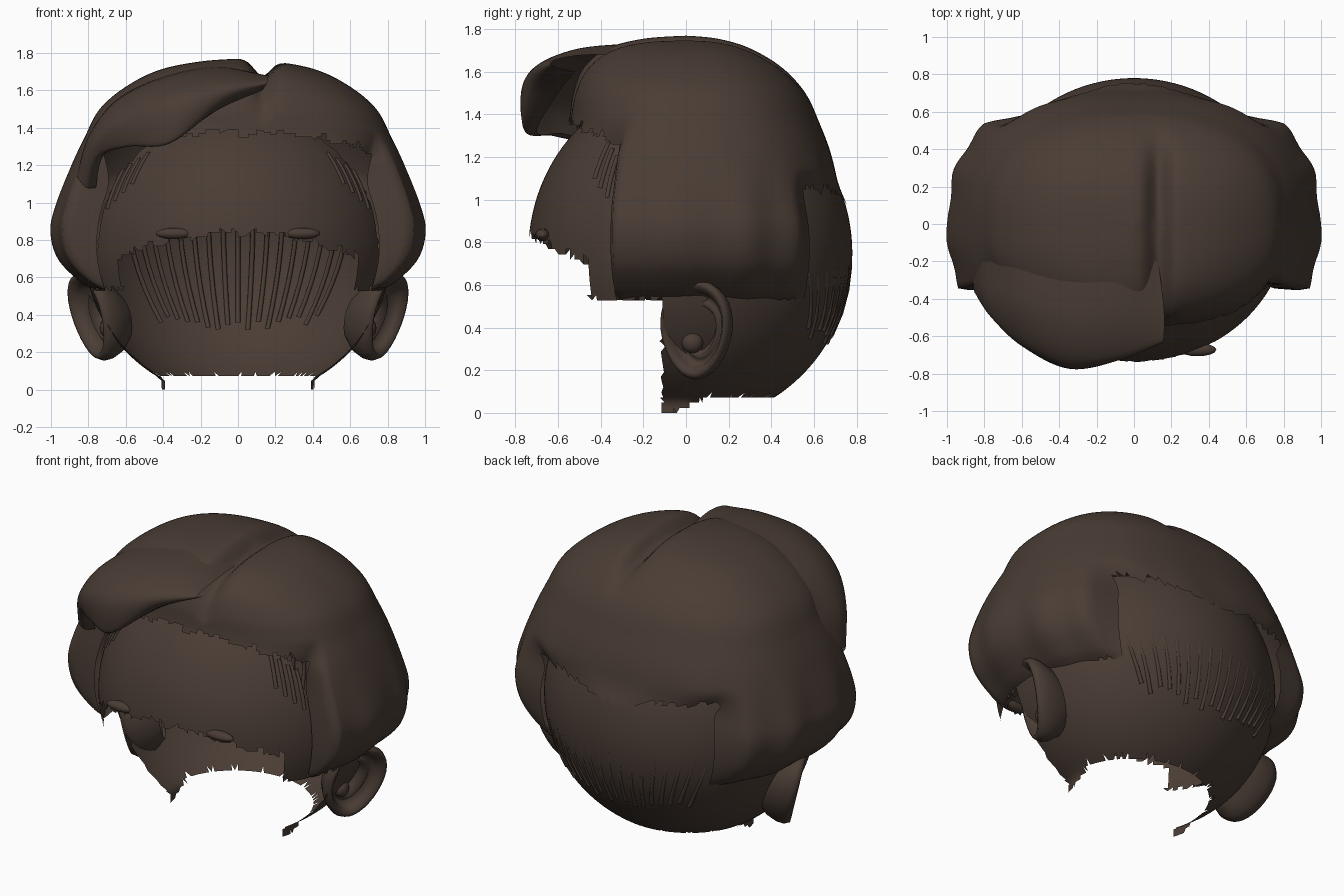
import bpy, bmesh, math, random
from math import sin, cos, pi, radians, degrees, exp
from mathutils import Vector

if "Cube" in bpy.data.objects:
    bpy.data.objects.remove(bpy.data.objects["Cube"])

random.seed(4)
brown = bpy.data.materials.new("dark_brown")
brown.diffuse_color = (0.068, 0.046, 0.035, 1)
brown.use_nodes = True
brown.node_tree.nodes["Principled BSDF"].inputs["Base Color"].default_value = brown.diffuse_color


def finish(name, bm):
    bmesh.ops.delete(bm, geom=[v for v in bm.verts if not v.link_faces], context='VERTS')
    bmesh.ops.recalc_face_normals(bm, faces=bm.faces[:])
    me = bpy.data.meshes.new(name)
    bm.to_mesh(me)
    bm.free()
    me.shade_smooth()
    me.materials.append(brown)
    ob = bpy.data.objects.new(name, me)
    bpy.context.collection.objects.link(ob)
    return ob


def grid(name, rows, closed=False, keep=lambda c, j: True):
    """Skin a list of point rows; keep() decides which triangles stay."""
    bm = bmesh.new()
    vs = [[bm.verts.new(p) for p in r] for r in rows]
    n = len(rows[0])
    for i, (a, b) in enumerate(zip(vs, vs[1:])):
        for j in range(n if closed else n - 1):
            k = (j + 1) % n
            if (i + j) % 2:
                tris = (a[j], a[k], b[k]), (a[j], b[k], b[j])
            else:
                tris = (a[j], a[k], b[j]), (a[k], b[k], b[j])
            for tri in tris:
                if keep(sum((v.co for v in tri), Vector()) / 3, j):
                    bm.faces.new(tri)
    return finish(name, bm)


def ramp(v, a, b):
    t = min(max((v - a) / (b - a), 0), 1)
    return t * t * (3 - 2 * t)


def catmull(pts, t):
    i = min(int(t), len(pts) - 2)
    t -= i
    p = [pts[min(max(i + k, 0), len(pts) - 1)] for k in (-1, 0, 1, 2)]
    return [0.5 * (2 * b + (c - a) * t + (2 * a - 5 * b + 4 * c - d) * t * t
                   + (3 * b - a - 3 * c + d) * t ** 3) for a, b, c, d in zip(*p)]


def skull_point(th, z, k=1.0):
    """Angle 0 is the front, positive toward +x."""
    s = math.sqrt(max(1 - ((z - 0.75) / 0.8) ** 2, 0))
    s = k * (max(s, 0.5) if z < 0.7 else s)
    return Vector((0.82 * s * sin(th), -(0.74 if cos(th) > 0 else 0.78) * s * cos(th), z))


COLS = 160
angles = [2 * pi * j / COLS - pi for j in range(COLS)]
jag = [random.uniform(-0.02, 0.02) for _ in range(COLS)]

# skull: forehead band and the open back of the head
def keep_skull(c, j):
    az = abs(degrees(math.atan2(c.x, -c.y)))
    if c.y < -0.11:
        low = 0.54 if c.y > -0.45 else 0.7 + (-c.y - 0.45) * 0.47
        return low + jag[j] < c.z < (1.4 if c.y < -0.3 else 0.75)
    low = min(max((c.y + 0.07) * 0.45, 0), 0.075) + jag[j] * 0.4
    return low < c.z < (1.1 if az > 118 else 0.72)

grid("skull", [[skull_point(a, 1.44 * i / 60) for a in angles] for i in range(61)],
     True, keep_skull)

# main hair: z, side radius, back radius, front radius
profile = [(1.77, 0, 0, 0), (1.755, .2, .15, .2), (1.71, .42, .3, .37), (1.62, .6, .45, .48),
           (1.5, .74, .56, .53), (1.35, .82, .63, .56), (1.2, .89, .685, .68), (1.0, .965, .73, .74),
           (.85, .995, .76, .75), (.7, .955, .75, .74), (.58, .84, .72, .7), (.53, .75, .69, .62)]


def hair_point(th, t):
    z, a, b, f = catmull(profile, t)
    s, c = sin(th), cos(th)
    az = abs(degrees(th))
    rip = 1 + 0.01 * sin(17 * abs(th) + 1) * ramp(z, 1.3, 0.8)
    x = a * rip * math.copysign(abs(s) ** 0.82, s)
    y = -(f if c > 0 else b) * rip * math.copysign(abs(c) ** 0.82, c)
    p = Vector((x, y, z))
    # side locks roll in to the head at their front and back edges
    front = ramp(az, 62, 67)
    back = 1 - ramp(az, 130, 141)
    w = front + (1 - front) * ramp(z, 1.05, 1.4) if az < 90 else back + (1 - back) * ramp(z, 0.95, 1.15)
    p = skull_point(th, z, 1.01).lerp(p, w)
    # parting groove
    p.z -= 0.085 * exp(-((x - 0.13) / 0.06) ** 2) * ramp(z, 1.3, 1.6) * (1 - ramp(y, 0.2, 0.6))
    return p


def keep_hair(c, j):
    az = abs(degrees(angles[j] + pi / COLS))
    if az < 62:
        return c.z > 1.37 - 0.1 * (az / 62) ** 2 + jag[j]
    if az < 138:
        return c.z > 0.52 + jag[j]
    return c.z > 1.05 - 0.06 * ramp(az, 150, 180) + jag[j]

grid("main_hair", [[hair_point(a, 11 * i / 88 + 1e-4) for a in angles] for i in range(89)],
     True, keep_hair)

# swept fringe: root, crown, front, tip and underside for each station
stations = [
    [(.13, -.2, 1.67), (.16, -.45, 1.68), (.16, -.60, 1.66), (.15, -.63, 1.63), (.13, -.52, 1.60)],
    [(-.1, -.2, 1.735), (-.08, -.5, 1.71), (-.06, -.70, 1.63), (-.08, -.71, 1.54), (-.10, -.60, 1.50)],
    [(-.4, -.2, 1.68), (-.36, -.53, 1.665), (-.34, -.75, 1.55), (-.35, -.765, 1.34), (-.38, -.70, 1.32)],
    [(-.65, -.2, 1.55), (-.63, -.45, 1.55), (-.60, -.64, 1.46), (-.59, -.64, 1.31), (-.59, -.57, 1.31)],
    [(-.79, -.2, 1.36), (-.79, -.38, 1.37), (-.77, -.49, 1.33), (-.75, -.48, 1.25), (-.72, -.42, 1.25)],
    [(-.86, -.2, 1.15), (-.86, -.31, 1.15), (-.85, -.37, 1.12), (-.81, -.37, 1.08), (-.76, -.33, 1.08)]]
rows = []
for i in range(41):
    cross = [catmull([s[k] for s in stations], 5 * i / 40) for k in range(5)]
    rows.append([catmull(cross, 4 * j / 28) for j in range(29)])
grid("swept_fringe", rows)


# thin strands lying on the skull, their roots sunk in
def strand(name, a0, a1, z0, z1, r=0.014, k0=1.0):
    pts = [skull_point(a0 + (a1 - a0) * i / 6, z0 + (z1 - z0) * i / 6, k0 + (1.0 - k0) * i / 6)
           for i in range(7)]
    rows = []
    for i, p in enumerate(pts):
        d = (pts[min(i + 1, 6)] - pts[max(i - 1, 0)]).normalized()
        n = Vector((p.x, p.y, 0)).normalized()
        side = d.cross(n).normalized()
        rows.append([p + r * (side * cos(k * pi / 3) + n * sin(k * pi / 3)) for k in range(6)])
    grid(name, rows, True)

for i in range(17):
    a = (i - 8) / 8
    strand("back_strand", pi + radians(48) * a, pi + radians(35) * a,
           1.0 - 0.1 * abs(a), 0.33 + 0.04 * abs(a) + random.uniform(-.02, .03), 0.013, 0.975)
for side in (-1, 1):
    for i in range(4):
        a = side * radians(50 + 4 * i)
        strand("temple_strand", a, a, 1.27 - 0.03 * i, 1.1 - 0.045 * i, 0.012)

# ears: ring scale and outward height, from the back shell to the inner bowl
rings = [(.5, -.13), (.8, -.07), (.96, -.01), (1, .03), (.95, .06), (.86, .06), (.75, .03),
         (.66, -.02), (.58, -.01), (.5, .0), (.4, -.05), (.2, -.07), (.01, -.07)]
for side in (-1, 1):
    rows = []
    for s, h in rings:
        row = []
        for j in range(32):
            a = 2 * pi * j / 32
            y = s * 0.16 * cos(a) * (1 + 0.15 * sin(a))
            z = s * 0.235 * sin(a)
            row.append((side * (0.745 + 0.55 * y + 0.25 * z + h), 0.06 + y - 0.45 * h, 0.39 + z))
        rows.append(row)
    grid("ear", rows, True)


def blob(name, loc, size):
    bm = bmesh.new()
    bmesh.ops.create_uvsphere(bm, u_segments=16, v_segments=10, radius=1)
    for v in bm.verts:
        v.co = Vector(loc) + Vector(a * b for a, b in zip(v.co, size))
    finish(name, bm)

# brow ends and inner ear bumps
for side in (-1, 1):
    blob("brow", (side * 0.34, -0.672, 0.835), (0.1, 0.035, 0.03))
    blob("inner_ear_bump", (side * 0.70, 0.03, 0.33), (0.04, 0.05, 0.05))
